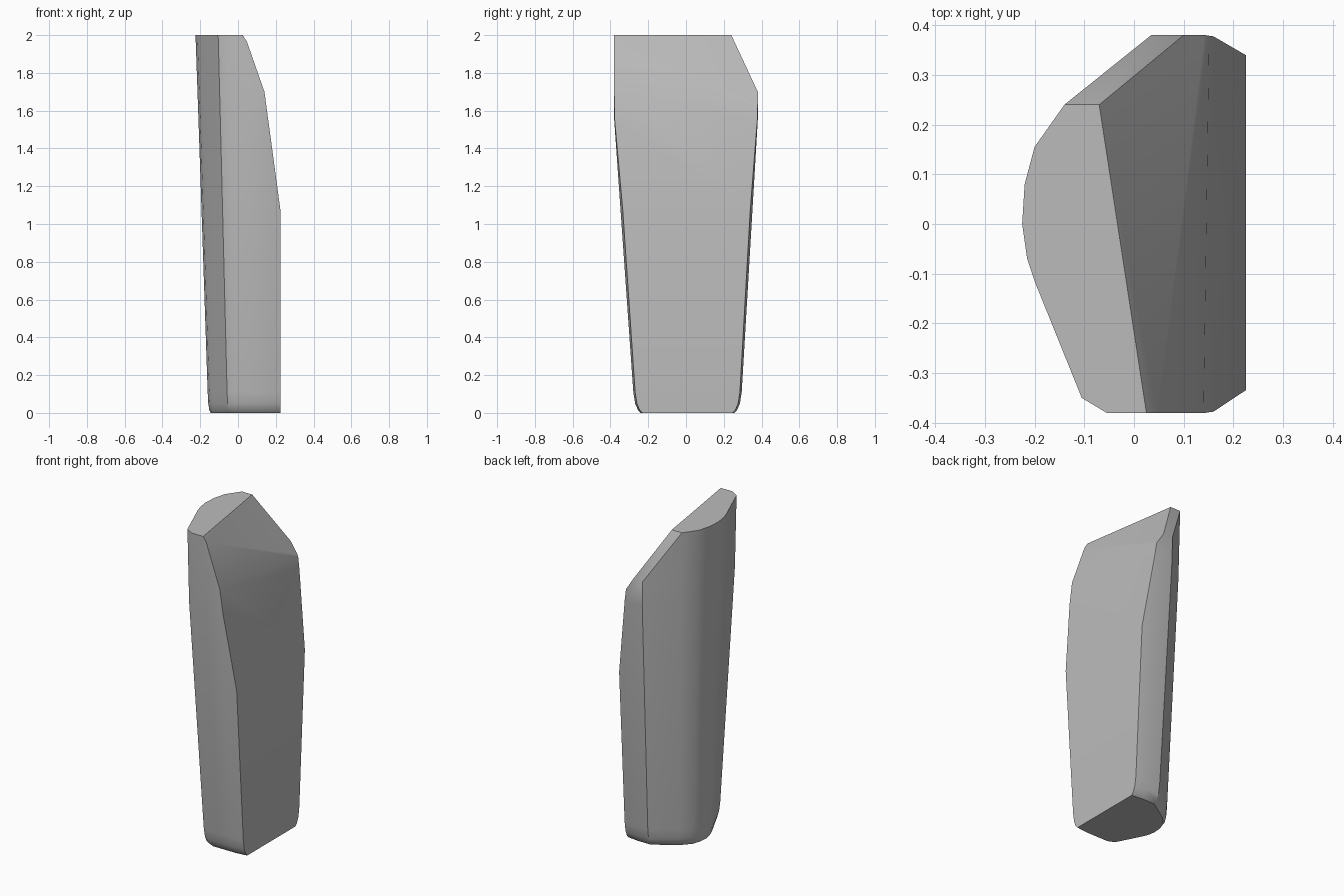
import bpy, bmesh
from math import radians
from mathutils import Vector

cube = bpy.data.objects.get("Cube")
if cube:
    bpy.data.objects.remove(cube)

grey = bpy.data.materials.new("plain grey")
grey.use_nodes = True
colour = (0.5, 0.5, 0.5, 1)
grey.diffuse_color = colour
grey.node_tree.nodes["Principled BSDF"].inputs["Base Color"].default_value = colour

FLAT = 0.225  # x of the flat side

# D-shaped cross-section, flat on +x and rounded on -x
section = [(FLAT, -.367), (.14, -.38), (-.055, -.38), (-.105, -.35),
           (-.2, -.115), (-.215, -.07), (-.225, 0), (-.22, .08),
           (-.2, .155), (-.14, .24), (.03, .38), (.14, .38), (FLAT, .367)]

# Height, depth scale, width scale, width shift of each ring
rings = [(0, .82, .65, .008), (.015, .838, .69, .008), (.05, .85, .73, .008),
         (.11, .857, .755, .008), (1.55, .965, 1, 0), (2, 1, 1, 0)]

bm = bmesh.new()
loops = [[bm.verts.new((FLAT - (FLAT - x) * kx, y * ky + dy, z)) for x, y in section]
         for z, kx, ky, dy in rings]
n = len(section)
for low, high in zip(loops, loops[1:]):
    for i in range(n):
        j = (i + 1) % n
        bm.faces.new((low[i], low[j], high[j], high[i]))
bm.faces.new(loops[0])
bm.faces.new(loops[-1])
bmesh.ops.recalc_face_normals(bm, faces=bm.faces)


def slice_off(a, b, c):
    """Cut along the plane through three points, drop the upper side, cap it."""
    a, b, c = Vector(a), Vector(b), Vector(c)
    normal = (b - a).cross(c - a)
    if normal.z < 0:
        normal.negate()
    cut = bmesh.ops.bisect_plane(bm, geom=bm.verts[:] + bm.edges[:] + bm.faces[:],
                                 plane_co=a, plane_no=normal, clear_outer=True)
    edges = [e for e in bm.edges if e.is_boundary]
    if edges:
        bmesh.ops.holes_fill(bm, edges=edges, sides=0)


# Back corner chamfer, then the bent slope above the flat side
slice_off((0, .24, 2), (.1, .24, 2), (0, .38, 1.7))
slice_off((.14, -.38, 1.7), (FLAT, -.34, 1.07), (FLAT, .34, 1.07))
slice_off((.07, -.38, 1.9), (.14, -.38, 1.7), (.15, .38, 1.62))
slice_off((.025, -.38, 2), (-.07, .24, 2), (.1, .38, 1.7))
bmesh.ops.recalc_face_normals(bm, faces=bm.faces)

mesh = bpy.data.meshes.new("tapered_block")
bm.to_mesh(mesh)
bm.free()
mesh.materials.append(grey)
block = bpy.data.objects.new("tapered_block", mesh)
bpy.context.collection.objects.link(block)
bpy.context.view_layer.objects.active = block
block.select_set(True)
bpy.ops.object.shade_smooth_by_angle(angle=radians(32))
